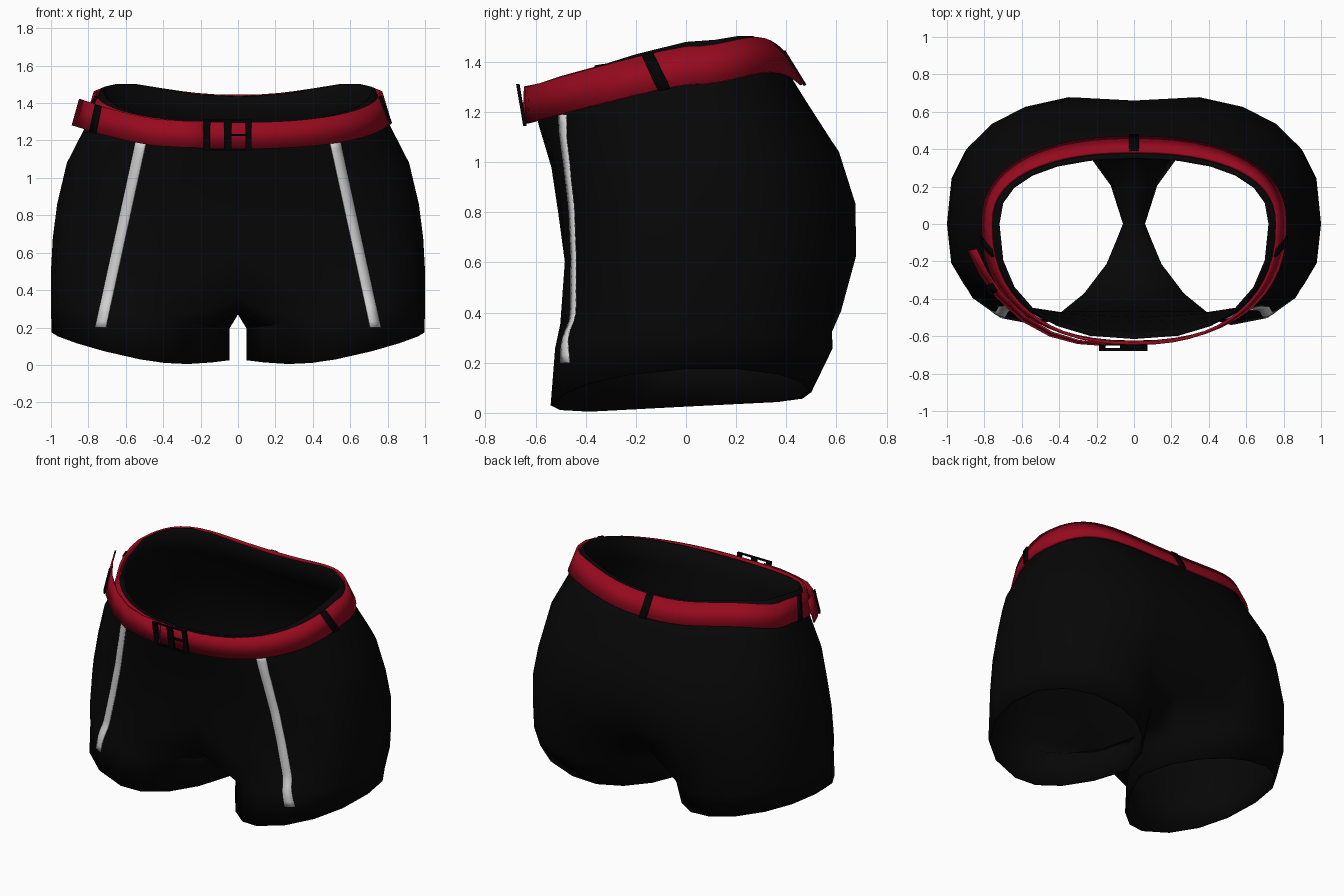
import bpy, bmesh, math
from mathutils import Vector
from mathutils.bvhtree import BVHTree

if "Cube" in bpy.data.objects:
    bpy.data.objects.remove(bpy.data.objects["Cube"])


def material(name, rgb):
    m = bpy.data.materials.new(name)
    m.diffuse_color = (*rgb, 1)
    m.use_nodes = True
    m.node_tree.nodes["Principled BSDF"].inputs["Base Color"].default_value = m.diffuse_color
    return m


BLACK = material("black fabric", (0.002, 0.002, 0.002))
TRIM = material("black trim", (0.001, 0.001, 0.001))
RED = material("red webbing", (0.31, 0.003, 0.013))
WHITE = material("light grey stripe", (0.64, 0.64, 0.64))


def power(v, p):
    return math.copysign(abs(v) ** p, v) if abs(v) > 1e-6 else 0.0


def ring_point(t, w, yf, yb, zf, zs, zb, bump=0, dent_f=0, dent_b=0, nf=2.4, nb=2.4):
    """Point on a tilted body ring; t = -90 front, 0 side, 90 back (degrees)."""
    c, s = math.cos(math.radians(t)), math.sin(math.radians(t))
    n = nf if s < 0 else nb
    x, y = w * power(c, 2 / n), power(s, 2 / n)
    fall = math.exp(-(x / 0.2) ** 2)
    if s < 0:
        return Vector((x, -yf * y + dent_f * fall, zs + (zf - zs) * -s))
    return Vector((x, yb * y - dent_b * fall,
                   zs + (zb - zs) * s * s + bump * (2 * s * c) ** 2))


def add_object(name, bm, mat, thickness=0, offset=-1, mirror=False):
    me = bpy.data.meshes.new(name)
    bm.to_mesh(me)
    bm.free()
    me.materials.append(mat)
    ob = bpy.data.objects.new(name, me)
    bpy.context.collection.objects.link(ob)
    if mirror:
        ob.modifiers.new("mirror", 'MIRROR').merge_threshold = 0.002
    if thickness:
        mod = ob.modifiers.new("thickness", 'SOLIDIFY')
        mod.thickness, mod.offset = thickness, offset
    bpy.ops.object.select_all(action='DESELECT')
    bpy.context.view_layer.objects.active = ob
    ob.select_set(True)
    bpy.ops.object.shade_smooth_by_angle(angle=math.radians(40))
    return ob


def skin(bm, rows, closed=False):
    """Quads between successive rows of vertices."""
    for a, b in zip(rows, rows[1:]):
        n = len(a)
        for i in range(n if closed else n - 1):
            j = (i + 1) % n
            bm.faces.new((a[i], a[j], b[j], b[i]))


# Shorts: half the body as arcs, closed below the crotch into a leg tube
BODY = [  # w, y front, y back, z front, z side, z back, bump, dents, roundness
    (0.732, -0.615, 0.36, 1.29, 1.48, 1.435, 0.045),
    (0.81, -0.588, 0.475, 1.15, 1.285, 1.25, 0.035),
    (0.915, -0.537, 0.63, 0.98, 1.08, 1.04, 0, 0, 0.02, 2.6),
    (0.967, -0.51, 0.70, 0.80, 0.86, 0.83, 0, 0, 0.04, 2.7),
    (0.99, -0.495, 0.70, 0.60, 0.68, 0.62, 0, 0.015, 0.08, 3, 2.6),
    (1.0, -0.515, 0.64, 0.35, 0.50, 0.40, 0, 0.11, 0.21, 3, 2.8),
]
bm = bmesh.new()
rows = [[bm.verts.new(ring_point(-90 + 15 * i, *r)) for i in range(13)] for r in BODY]
skin(bm, rows)
crotch = [bm.verts.new((0, y, z)) for y, z in ((0.2, 0.3), (0, 0.27), (-0.2, 0.275))]


def leg_ring(x0, x1, yf, yb, z_rule):
    ring = []
    for i in range(16):
        a = math.radians(-135 + 22.5 * i)
        c, s = math.cos(a), math.sin(a)
        x = (x0 + x1) / 2 + (x1 - x0) / 2 * power(c, 0.95)
        if c < 0:  # inner thigh is cut away, most of all in front
            x += abs(c * s) * (0.16 if s < 0 else 0.09)
        y = power(s, 0.9) * (yb if s > 0 else -yf)
        ring.append(bm.verts.new((x, y, z_rule(x, y))))
    return ring


thigh = leg_ring(0.045, 1.0, -0.522, 0.585, lambda x, y: 0.19 + 0.13 * x)
hem = leg_ring(0.045, 0.997, -0.54, 0.5,
               lambda x, y: max(0, 0.025 + 0.05 * y + 0.15 * max(0, (x - 0.25) / 0.75) ** 1.5))
skin(bm, [rows[-1] + crotch, thigh, hem], closed=True)
bmesh.ops.recalc_face_normals(bm, faces=bm.faces)
bm.faces.ensure_lookup_table()
side = max(bm.faces, key=lambda f: f.calc_center_median().x)
if side.normal.x < 0:
    bmesh.ops.reverse_faces(bm, faces=bm.faces)
surface = BVHTree.FromBMesh(bm)
add_object("shorts", bm, BLACK, 0.014, mirror=True)

# Front stripes: thin plates laid on the leg fronts
bm = bmesh.new()
rows = []
for k in range(31):
    f = k / 30
    row = []
    for dx in (-0.029, 0, 0.029):
        x, z = 0.52 + 0.215 * f + dx, 1.19 - 0.99 * f
        hit = surface.ray_cast(Vector((x, -2, z)), Vector((0, 1, 0)))[0]
        row.append(bm.verts.new((x, (hit.y if hit else -0.48) - 0.007, z)))
    rows.append(row)
skin(bm, rows)
add_object("leg_stripes", bm, WHITE, 0.006, 0, mirror=True)

# Belt and its loops: bands that follow the waist
LOWER = (0.80, -0.622, 0.455, 1.155, 1.31, 1.31, 0.05, 0, 0, 2.3, 2.35)
UPPER = (0.755, -0.63, 0.375, 1.297, 1.46, 1.44, 0.045, 0, 0, 2.3, 2.35)


def belt_point(t, f, out):
    t = (t + 180) % 360 - 180
    flip = abs(t) > 90
    u = math.copysign(180 - abs(t), t) if flip else t
    p = ring_point(u, *LOWER).lerp(ring_point(u, *UPPER), f)
    p += Vector((p.x, p.y, 0)).normalized() * out
    if flip:
        p.x = -p.x
    return p


def band(name, t0, t1, steps, mat, out, f0=0.0, f1=1.0, thickness=0.012, skew=0):
    full = t1 - t0 >= 360
    bm = bmesh.new()
    ts = [t0 + (t1 - t0) * i / steps for i in range(steps if full else steps + 1)]
    skin(bm, [[bm.verts.new(belt_point(t + skew * (f - 0.5), f, out)) for t in ts]
              for f in (f0, f1)], full)
    return add_object(name, bm, mat, thickness, 0)


band("belt", -90, 270, 56, RED, 0.009, thickness=0.016)
for name, t, half, skew in (("right_loop", -8.5, 1.9, -5), ("left_loop", 188.5, 1.9, 5),
                            ("back_loop", 90, 1.0, 0)):
    band(name, t - half, t + half, 2, TRIM, 0.018, -0.03, 1.03, skew=skew)

# Loose belt end: runs from the buckle and flares away at the side
TAIL = [(-0.15, -0.648, 1.16), (-0.3, -0.637, 1.163), (-0.45, -0.597, 1.172),
        (-0.6, -0.515, 1.2), (-0.74, -0.385, 1.235), (-0.82, -0.27, 1.26),
        (-0.885, -0.14, 1.28)]


def strip(name, points, mat, push, low, high):
    bm = bmesh.new()
    lo, hi = [], []
    for x, y, z in points:
        d = Vector((x, y, 0)).normalized()
        p = Vector((x, y, z)) + d * push
        lo.append(bm.verts.new(p + Vector((0, 0, low))))
        hi.append(bm.verts.new(p - d * 0.045 * min(1, abs(x)) + Vector((0, 0, high))))
    skin(bm, [lo, hi])
    return add_object(name, bm, mat, 0.01, 0)


strip("belt_end", TAIL, RED, 0, 0, 0.142)
strip("belt_end_keeper", [(-0.752, -0.372, 1.24), (-0.782, -0.328, 1.247)], TRIM, 0.012,
      -0.004, 0.145)


# Buckle: tilted frame with a split centre
def box(bm, x0, x1, z0, z1, depth=0.014):
    made = bmesh.ops.create_cube(bm, size=1)["verts"]
    for v in made:
        x = (x0 + x1) / 2 + v.co.x * (x1 - x0)
        z = (z0 + z1) / 2 + v.co.z * (z1 - z0)
        v.co = (x, -0.657 + v.co.y * depth - 0.17 * (z - 1.23), z)


bm = bmesh.new()
for x0, x1 in ((-0.186, -0.152), (-0.076, -0.036), (0.04, 0.072)):
    box(bm, x0, x1, 1.145, 1.312)
for z0, z1 in ((1.145, 1.153), (1.304, 1.312)):
    box(bm, -0.186, 0.072, z0, z1)
box(bm, -0.04, 0.045, 1.223, 1.234)
add_object("buckle_frame", bm, TRIM)
